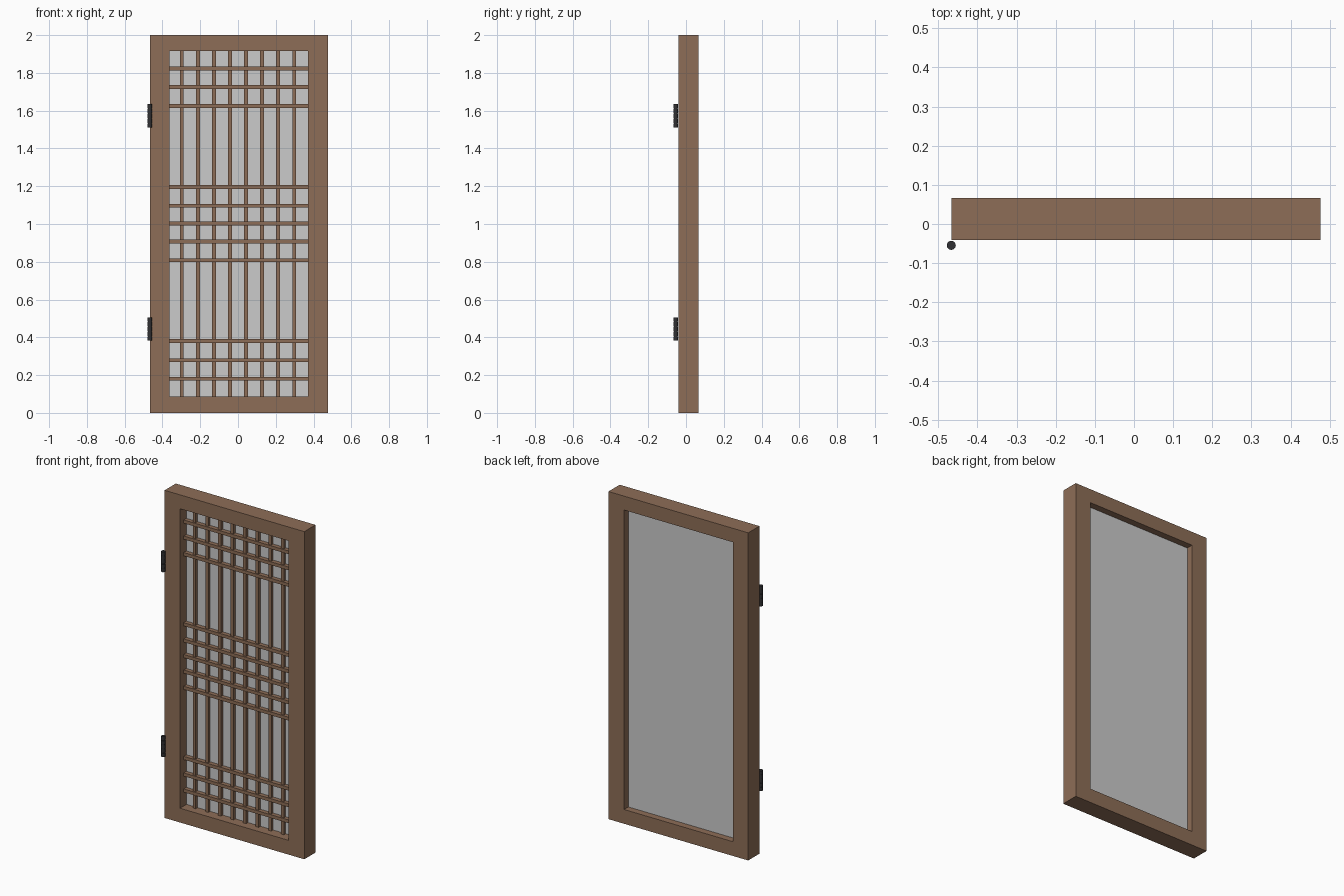
import bpy, bmesh, math
from mathutils import Matrix, Vector

if "Cube" in bpy.data.objects:
    bpy.data.objects.remove(bpy.data.objects["Cube"])


def material(name, rgb):
    m = bpy.data.materials.new(name)
    m.diffuse_color = (*rgb, 1)
    m.use_nodes = True
    m.node_tree.nodes["Principled BSDF"].inputs["Base Color"].default_value = m.diffuse_color
    return m


wood = material("brown wood", (0.27, 0.155, 0.095))
paper = material("pale paper", (0.60, 0.60, 0.60))
iron = material("dark iron", (0.03, 0.03, 0.033))


def finish(name, bm, mat):
    bmesh.ops.recalc_face_normals(bm, faces=bm.faces)
    me = bpy.data.meshes.new(name)
    bm.to_mesh(me)
    bm.free()
    me.materials.append(mat)
    ob = bpy.data.objects.new(name, me)
    bpy.context.collection.objects.link(ob)
    return ob


def add_box(bm, x0, x1, y0, y1, z0, z1):
    size = Matrix.Diagonal((x1 - x0, y1 - y0, z1 - z0, 1))
    pos = Matrix.Translation(((x0 + x1) / 2, (y0 + y1) / 2, (z0 + z1) / 2))
    bmesh.ops.create_cube(bm, size=1, matrix=pos @ size)


# Outer frame: a mitred rectangular ring, extruded through its depth
X0, X1, Y0, Y1 = -0.467, 0.4765, -0.041, 0.067
IX0, IX1, IZ0, IZ1 = -0.363, 0.371, 0.087, 1.915
bm = bmesh.new()
outer = [(X0, 0), (X1, 0), (X1, 2), (X0, 2)]
inner = [(IX0, IZ0), (IX1, IZ0), (IX1, IZ1), (IX0, IZ1)]
ov = [bm.verts.new((x, Y0, z)) for x, z in outer]
iv = [bm.verts.new((x, Y0, z)) for x, z in inner]
ring = [bm.faces.new((ov[i], ov[(i + 1) % 4], iv[(i + 1) % 4], iv[i])) for i in range(4)]
ext = bmesh.ops.extrude_face_region(bm, geom=ring, use_keep_orig=True)
moved = [g for g in ext["geom"] if isinstance(g, bmesh.types.BMVert)]
bmesh.ops.translate(bm, verts=moved, vec=Vector((0, Y1 - Y0, 0)))
finish("door_frame", bm, wood)

# Paper panel behind the lattice
bm = bmesh.new()
add_box(bm, IX0, IX1, 0.021, 0.026, IZ0, IZ1)
finish("paper_panel", bm, paper)

# Upright lattice bars
bm = bmesh.new()
for i in range(8):
    x = (i - 3.5) * 0.085
    add_box(bm, x - 0.01, x + 0.01, 0.003, 0.021, IZ0, IZ1)
finish("upright_lattice_bars", bm, wood)

# Cross bars, mirrored about the middle height
bm = bmesh.new()
offsets = [0.095, 0.194, 0.622, 0.723, 0.821]
for d in [0.0] + offsets + [-o for o in offsets]:
    z = 1.002 + d
    add_box(bm, IX0, IX1, -0.005, 0.0205, z - 0.01, z + 0.01)
finish("cross_lattice_bars", bm, wood)

# Hinge barrels: five knuckles around a thin pin
for name, zc in (("upper_hinge", 1.572), ("lower_hinge", 0.444)):
    bm = bmesh.new()
    parts = [(0.0095, 0.122, 0)] + [(0.0115, 0.0228, (k - 2) * 0.0253) for k in range(5)]
    for r, h, dz in parts:
        bmesh.ops.create_cone(bm, cap_ends=True, segments=24, radius1=r, radius2=r, depth=h,
                              matrix=Matrix.Translation((-0.467, -0.0545, zc + dz)))
    ob = finish(name, bm, iron)
    bpy.context.view_layer.objects.active = ob
    ob.select_set(True)
    bpy.ops.object.shade_smooth_by_angle(angle=math.radians(40))
    ob.select_set(False)
